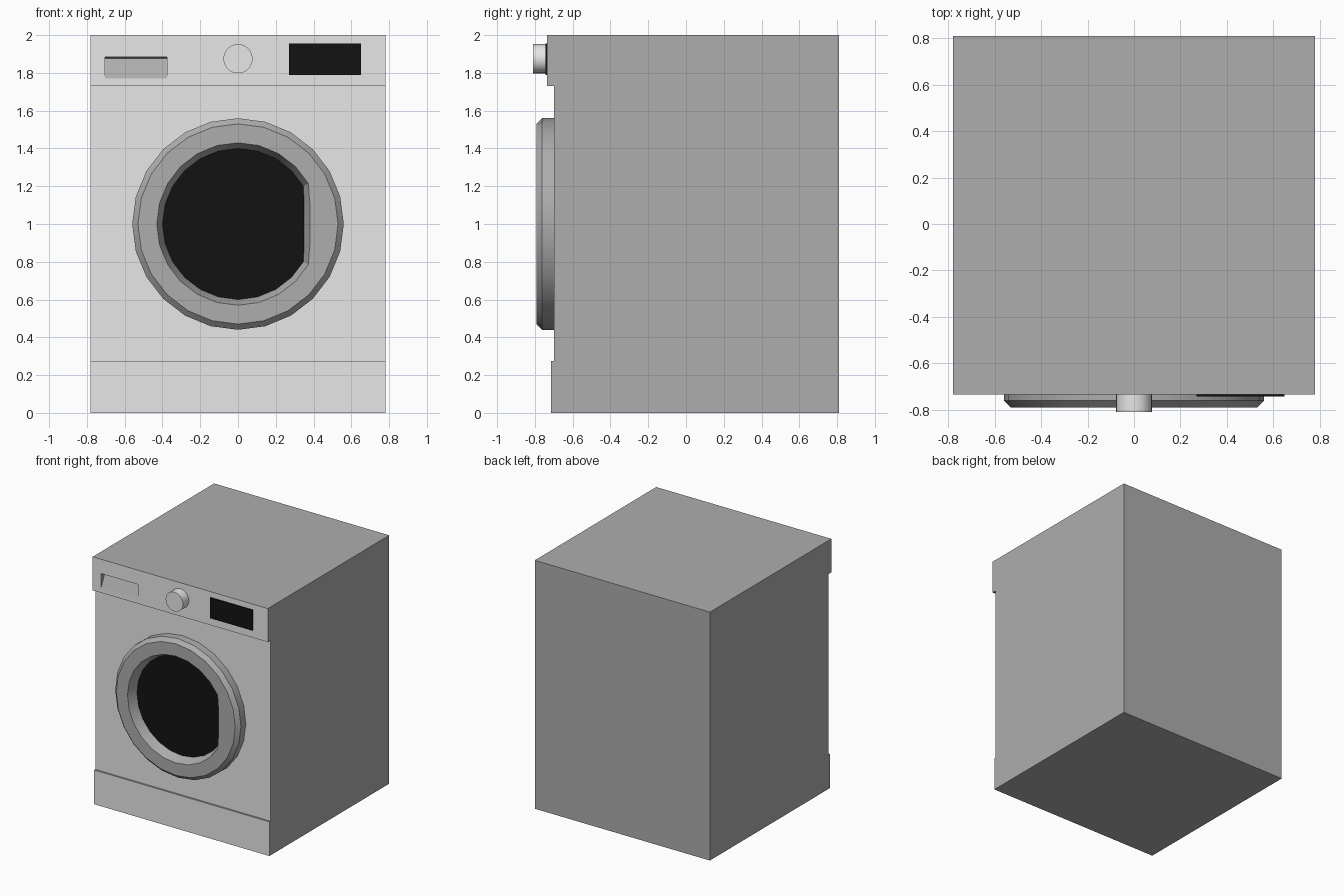
import bpy, bmesh
from math import cos, sin, tau, radians

cube = bpy.data.objects.get("Cube")
if cube:
    bpy.data.objects.remove(cube)


def material(name, value):
    m = bpy.data.materials.new(name)
    m.use_nodes = True
    colour = (value, value, value, 1)
    m.diffuse_color = colour
    m.node_tree.nodes["Principled BSDF"].inputs["Base Color"].default_value = colour
    return m


white = material("white enamel", 0.8)
grey = material("grey metal", 0.42)
black = material("black glass", 0.006)


def finish(name, bm, mats, smooth=False):
    bmesh.ops.recalc_face_normals(bm, faces=bm.faces)
    mesh = bpy.data.meshes.new(name)
    bm.to_mesh(mesh)
    bm.free()
    for m in mats:
        mesh.materials.append(m)
    ob = bpy.data.objects.new(name, mesh)
    bpy.context.collection.objects.link(ob)
    bpy.ops.object.select_all(action="DESELECT")
    ob.select_set(True)
    bpy.context.view_layer.objects.active = ob
    if smooth:
        bpy.ops.object.shade_smooth_by_angle(angle=radians(30))
    return ob


def prism(name, profile, x0, x1, mats):
    """Extrude a (y, z) outline from x0 to x1."""
    bm = bmesh.new()
    face = bm.faces.new([bm.verts.new((x0, y, z)) for y, z in profile])
    moved = bmesh.ops.extrude_face_region(bm, geom=[face])["geom"]
    verts = [v for v in moved if isinstance(v, bmesh.types.BMVert)]
    bmesh.ops.translate(bm, verts=verts, vec=(x1 - x0, 0, 0))
    return finish(name, bm, mats)


def lathe(name, rings, centre_z, mat, sides, cap=False):
    """Join rings (radius, y, largest x) around the front-to-back axis."""
    bm = bmesh.new()
    loops = []
    for r, y, limit in rings:
        loops.append([bm.verts.new((min(r * cos(tau * i / sides), limit), y,
                                    centre_z + r * sin(tau * i / sides)))
                      for i in range(sides)])
    for a, b in zip(loops, loops[1:]):
        for i in range(sides):
            j = (i + 1) % sides
            bm.faces.new((a[i], a[j], b[j], b[i]))
    if cap:
        bm.faces.new(loops[-1])
    return finish(name, bm, [mat], smooth=True)


# Cabinet with a projecting control panel and plinth
BACK, FRONT, PANEL, PLINTH = 0.81, -0.70, -0.735, -0.715
cabinet = prism("cabinet", [(BACK, 0), (PLINTH, 0), (PLINTH, 0.275), (FRONT, 0.275),
                            (FRONT, 1.73), (PANEL, 1.73), (PANEL, 2), (BACK, 2)],
                -0.78, 0.78, [grey, white])

# Sloping drawer grip cut into the control panel
cutter = prism("drawer_grip_cutter", [(PANEL - 0.002, 1.766), (PANEL - 0.002, 1.885),
                                      (PANEL + 0.05, 1.875)], -0.705, -0.375, [grey])
cutter.hide_render = True
cut = cabinet.modifiers.new("drawer grip", "BOOLEAN")
cut.operation, cut.solver, cut.object = "DIFFERENCE", "EXACT", cutter
bpy.ops.object.select_all(action="DESELECT")
cabinet.select_set(True)
bpy.context.view_layer.objects.active = cabinet
bpy.ops.object.modifier_apply(modifier=cut.name)
bpy.data.objects.remove(cutter)

# Only the faces looking straight forward are white
for face in cabinet.data.polygons:
    face.material_index = 1 if face.normal.y < -0.99 else 0

# Door ring: chamfered outside, funnel inside, opening flattened on one side
lathe("door_ring", [(0.56, FRONT, 1), (0.56, -0.762, 1), (0.53, -0.792, 1),
                    (0.43, -0.792, 0.38), (0.40, -0.715, 0.35)], 1.0, grey, 24)
lathe("door_glass", [(0.40, FRONT, 0.35), (0.40, -0.715, 0.35)], 1.0, black, 24, cap=True)

# Program dial
lathe("program_dial", [(0.077, PANEL, 1), (0.077, -0.81, 1)], 1.875, white, 32, cap=True)

# Display plate
prism("display", [(PANEL, 1.79), (PANEL, 1.955), (PANEL - 0.009, 1.955),
                  (PANEL - 0.009, 1.79)], 0.27, 0.65, [black])
